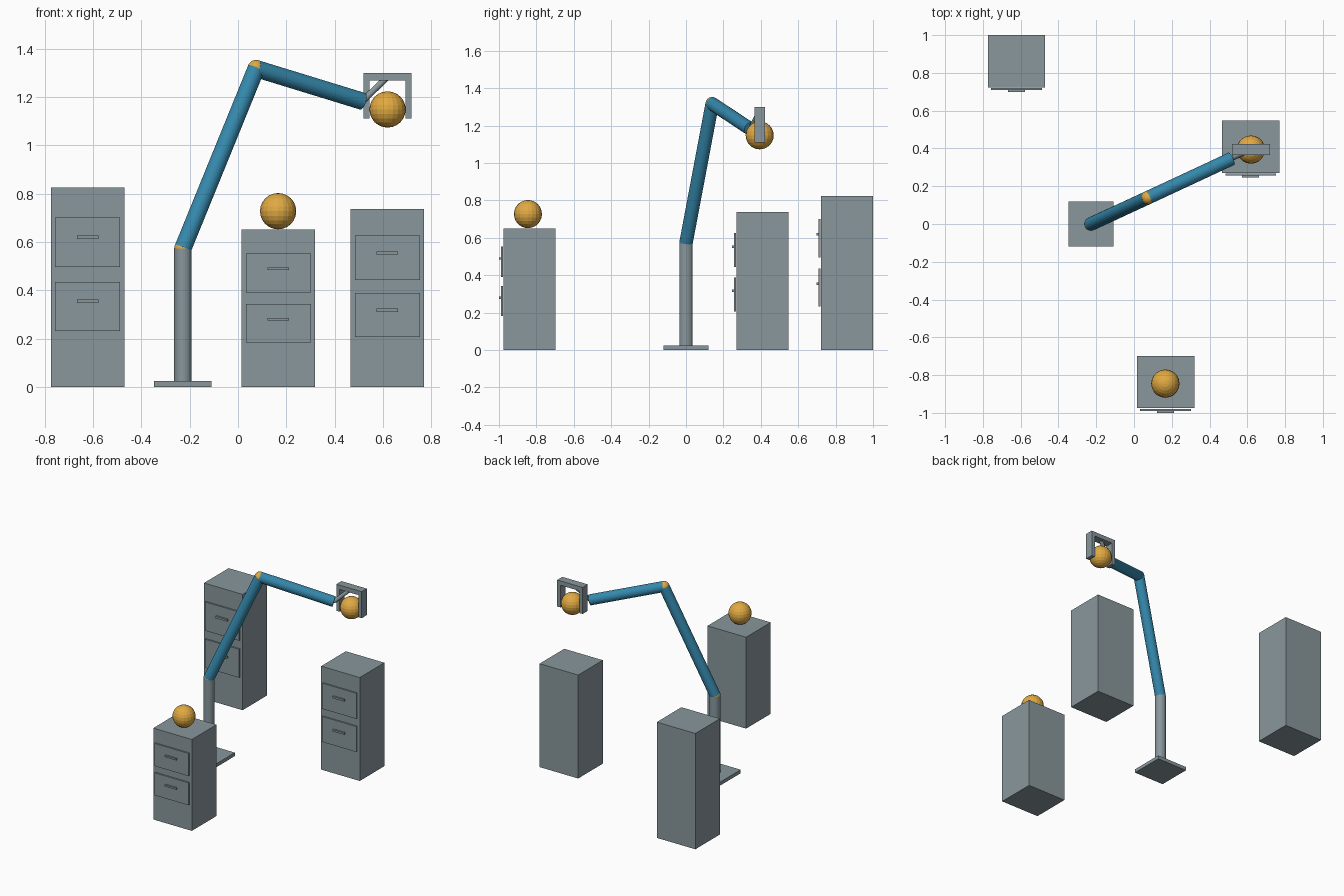
import bpy
import math
from mathutils import Vector

if "Cube" in bpy.data.objects:
    bpy.data.objects.remove(bpy.data.objects["Cube"])


def material(name, color):
    m = bpy.data.materials.new(name)
    m.diffuse_color = (*color, 1)
    m.use_nodes = True
    m.node_tree.nodes["Principled BSDF"].inputs["Base Color"].default_value = m.diffuse_color
    return m


GREY = material("slate_grey", (0.25, 0.31, 0.335))
BLUE = material("steel_blue", (0.036, 0.25, 0.42))
GOLD = material("golden_yellow", (0.75, 0.40, 0.055))


def finish(name, mat):
    o = bpy.context.object
    o.name = name
    o.data.materials.append(mat)
    return o


def box(name, mat, x, y, z):
    """Box from (min, max) ranges on each axis."""
    bpy.ops.mesh.primitive_cube_add(size=1, location=[sum(r) / 2 for r in (x, y, z)])
    o = finish(name, mat)
    o.scale = [r[1] - r[0] for r in (x, y, z)]
    bpy.ops.object.transform_apply(location=False, rotation=False, scale=True)
    return o


def rod(name, mat, start, end, radius, sides=24):
    a, b = Vector(start), Vector(end)
    d = b - a
    bpy.ops.mesh.primitive_cylinder_add(vertices=sides, radius=radius, depth=d.length,
                                        location=(a + b) / 2,
                                        rotation=d.to_track_quat('Z', 'Y').to_euler())
    return finish(name, mat)


def ball(name, mat, center, radius):
    bpy.ops.mesh.primitive_uv_sphere_add(segments=20, ring_count=12, radius=radius, location=center)
    return finish(name, mat)


def cabinet(name, cx, front, height):
    """Cabinet whose drawers and handles scale with its height."""
    box(name + "_body", GREY, (cx - 0.152, cx + 0.152), (front, front + 0.277), (0, height))
    for part, low, high, grip in (("lower", 0.281, 0.527, 0.430), ("upper", 0.601, 0.849, 0.751)):
        box(f"{name}_{part}_drawer", GREY, (cx - 0.1345, cx + 0.1345),
            (front - 0.014, front - 0.004), (low * height, high * height))
        box(f"{name}_{part}_handle", GREY, (cx - 0.045, cx + 0.045),
            (front - 0.025, front - 0.014), ((grip - 0.009) * height, (grip + 0.009) * height))


# Three cabinets of different heights
cabinet("tall_cabinet", -0.622, 0.723, 0.825)
cabinet("medium_cabinet", 0.618, 0.271, 0.737)
cabinet("short_cabinet", 0.167, -0.975, 0.651)

# Base plate and column
shoulder, elbow = (-0.228, 0, 0.573), (0.075, 0.14, 1.317)
wrist, grip = (0.515, 0.345, 1.182), (0.619, 0.394, 1.283)
R = 0.036
box("base_plate", GREY, (-0.347, -0.109), (-0.12, 0.12), (0, 0.025))
rod("column", GREY, (-0.228, 0, 0.025), shoulder, R)

# Arm segments and ball joints
rod("lower_arm", BLUE, shoulder, elbow, R)
rod("upper_arm", BLUE, elbow, wrist, R)
rod("wrist_rod", GREY, wrist, grip, 0.013)
ball("shoulder_joint", GOLD, shoulder, R)
ball("elbow_joint", GOLD, elbow, R)

# Gripper: bar with two fingers
gy = (0.365, 0.423)
box("gripper_bar", GREY, (0.519, 0.719), gy, (1.268, 1.299))
box("left_finger", GREY, (0.519, 0.545), gy, (1.11, 1.268))
box("right_finger", GREY, (0.693, 0.719), gy, (1.11, 1.268))

# Held ball and resting ball
ball("held_ball", GOLD, (0.619, 0.394, 1.148), 0.075)
ball("resting_ball", GOLD, (0.166, -0.845, 0.727), 0.075)
